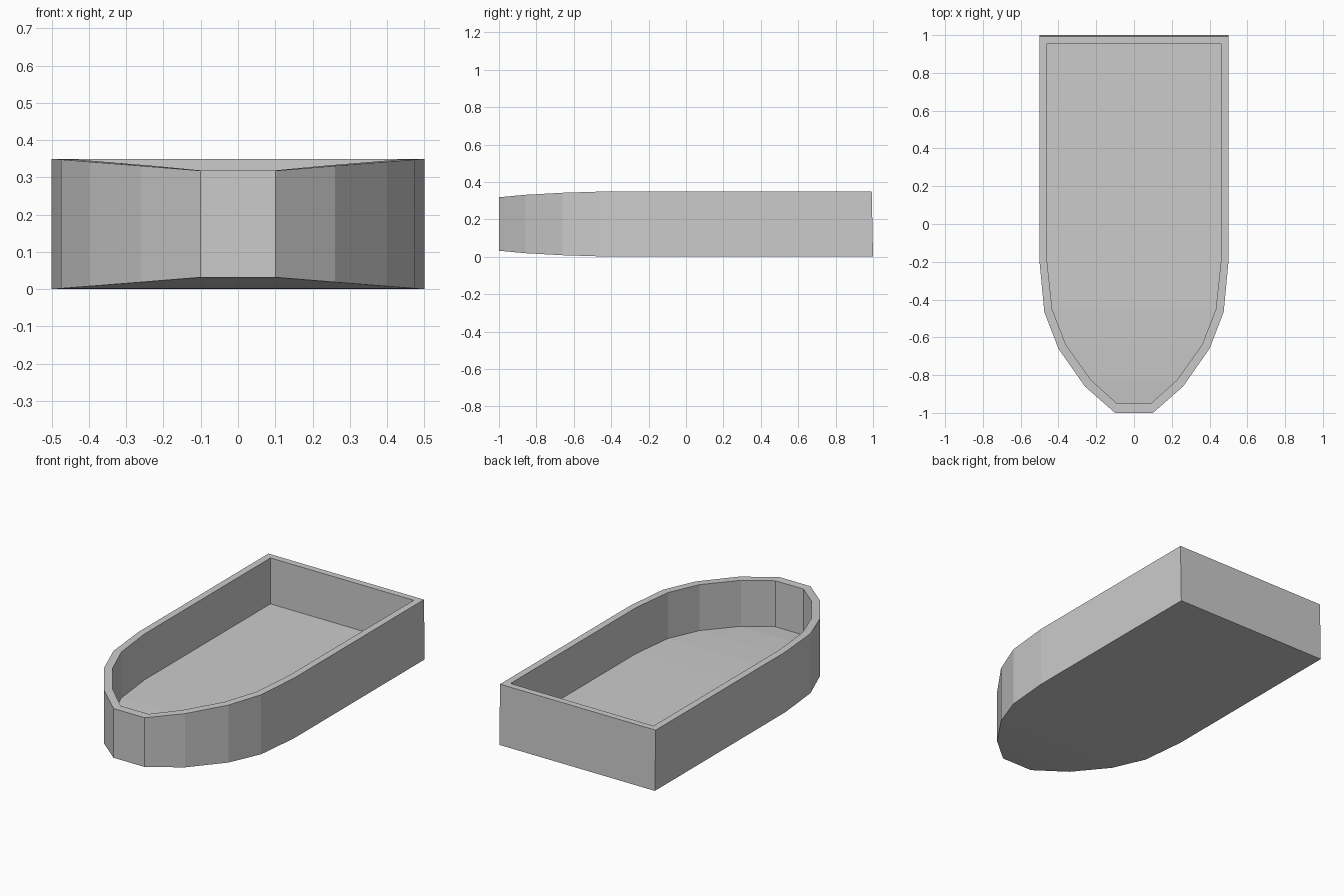
import bpy, bmesh

if "Cube" in bpy.data.objects:
    bpy.data.objects.remove(bpy.data.objects["Cube"])

# half outlines, stern to bow: (x, y, sheer drop at the top, keel rise at the bottom)
outer = [(0.5, 1.0), (0.5, -0.2), (0.475, -0.465), (0.4, -0.66), (0.26, -0.86), (0.1, -1.0)]
inner = [(0.46, 0.955), (0.46, -0.2), (0.433, -0.452), (0.36, -0.64), (0.226, -0.828), (0.09, -0.95)]
bend = [0.0, 0.0, 0.002, 0.008, 0.019, 0.032]
HEIGHT, DEPTH = 0.35, 0.267

bm = bmesh.new()


def ring(outline, zs, stern_y=None):
    """Closed loop of vertices: right side stern to bow, then left side back."""
    half = [(x, y, z) for (x, y), z in zip(outline, zs)]
    if stern_y is not None:
        half[0] = (half[0][0], stern_y, half[0][2])
    pts = half + [(-x, y, z) for x, y, z in reversed(half)]
    return [bm.verts.new(p) for p in pts]


def bridge(a, b):
    n = len(a)
    for i in range(n):
        j = (i + 1) % n
        bm.faces.new((a[i], a[j], b[j], b[i]))


def cap(r):
    """Fill a loop with strips running across the hull."""
    n = len(r)
    for i in range(n // 2 - 1):
        bm.faces.new((r[i], r[i + 1], r[n - 2 - i], r[n - 1 - i]))


top_z = [HEIGHT - b for b in bend]
bottom = ring(outer, bend)
rim_outer = ring(outer, top_z, 0.993)
rim_inner = ring(inner, top_z)
floor = ring(inner, [z - DEPTH for z in top_z])

# outer walls, rim, inner walls, keel and floor
for a, b in ((bottom, rim_outer), (rim_outer, rim_inner), (rim_inner, floor)):
    bridge(a, b)
cap(bottom)
cap(floor)
bmesh.ops.recalc_face_normals(bm, faces=bm.faces)

mesh = bpy.data.meshes.new("boat_hull")
bm.to_mesh(mesh)
bm.free()
hull = bpy.data.objects.new("boat_hull", mesh)
bpy.context.collection.objects.link(hull)
